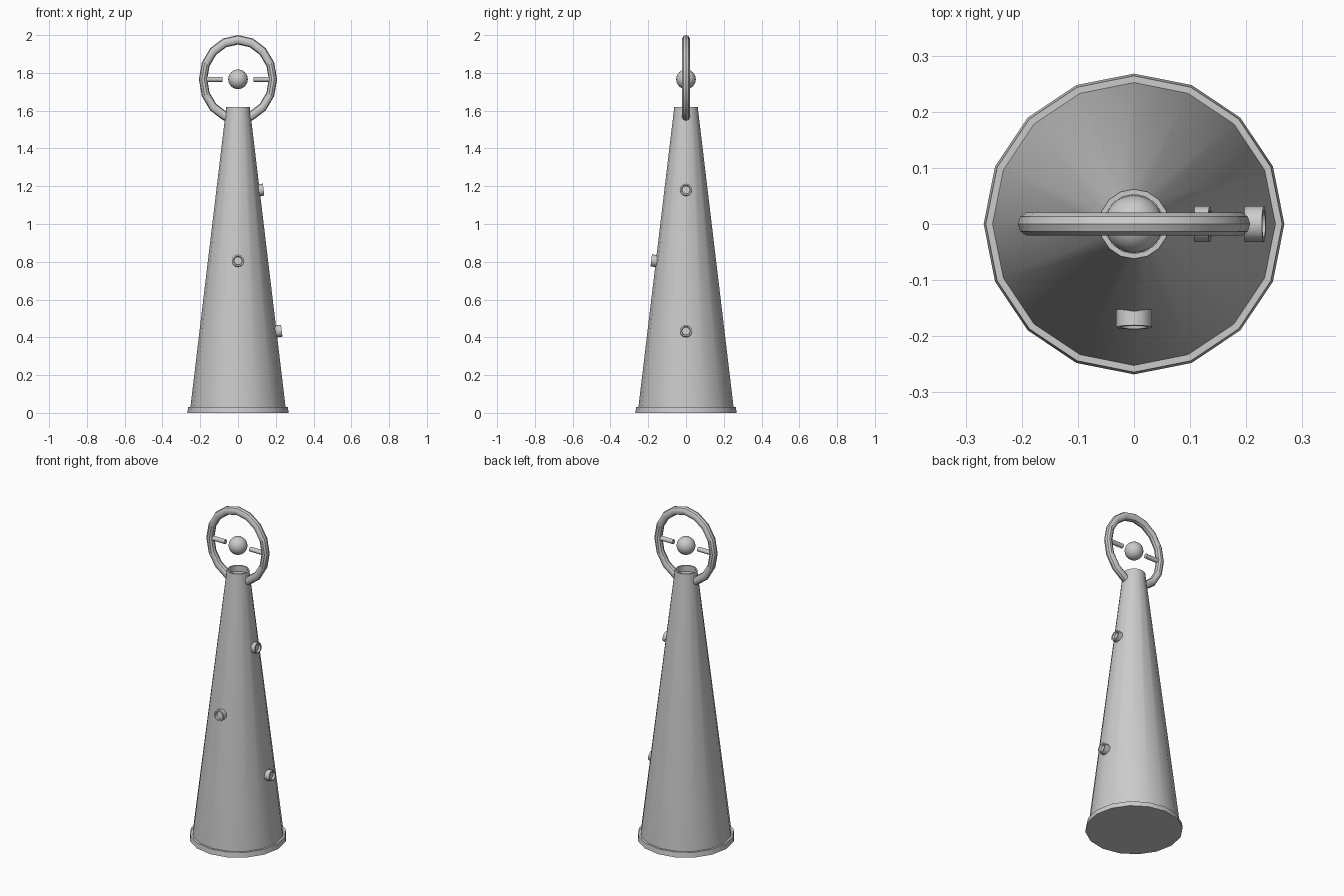
import bpy, math
from math import cos, sin, pi
from mathutils import Vector

if "Cube" in bpy.data.objects:
    bpy.data.objects.remove(bpy.data.objects["Cube"])


def make(name, verts, faces):
    me = bpy.data.meshes.new(name)
    me.from_pydata(verts, [], faces)
    ob = bpy.data.objects.new(name, me)
    bpy.context.collection.objects.link(ob)
    bpy.ops.object.select_all(action='DESELECT')
    bpy.context.view_layer.objects.active = ob
    ob.select_set(True)
    bpy.ops.object.shade_smooth_by_angle(angle=math.radians(35))
    return ob


def lathe(name, profile, n=16):
    """Closed solid from (radius, z) rings, capped at both ends."""
    verts = [(r * cos(2 * pi * i / n), r * sin(2 * pi * i / n), z)
             for r, z in profile for i in range(n)]
    faces = [(k * n + i, k * n + (i + 1) % n, (k + 1) * n + (i + 1) % n, (k + 1) * n + i)
             for k in range(len(profile) - 1) for i in range(n)]
    faces.append(tuple(reversed(range(n))))
    last = (len(profile) - 1) * n
    faces.append(tuple(range(last, last + n)))
    return make(name, verts, faces)


def aim(ob, pos, direction):
    ob.location = pos
    ob.rotation_mode = 'QUATERNION'
    ob.rotation_quaternion = Vector(direction).to_track_quat('Z', 'Y')


# Base plate and tapered body with a shallow recess in its top
R0, R1, Z0, Z1 = 0.252, 0.062, 0.03, 1.62
SLOPE = (R0 - R1) / (Z1 - Z0)
lathe("base_plate", [(0.268, 0), (0.264, 0.03)])
lathe("tapered_body", [(R0, 0.02), (R0, Z0), (R1, Z1), (0.053, Z1), (0.053, Z1 - 0.035)])

# Cupped studs set square to the sloping body
for name, side, z, out in (("upper_side_stud", (1, 0), 1.182, 0.021),
                           ("front_stud", (0, -1), 0.807, 0.025),
                           ("lower_side_stud", (1, 0), 0.435, 0.028)):
    stud = lathe(name, [(0.032, -0.04), (0.032, 0), (0.024, 0), (0.021, -0.012)], 12)
    r = R0 - SLOPE * (z - Z0) + out
    aim(stud, (side[0] * r, side[1] * r, z), (side[0], side[1], SLOPE))

# Oval ring standing on the body
CZ, N, M = 1.766, 16, 10
verts, faces = [], []
for i in range(N):
    a = 2 * pi * i / N
    for j in range(M):
        b = 2 * pi * j / M
        d = 0.185 + 0.022 * cos(b)
        verts.append((d * cos(a), 0.022 * sin(b), CZ + 1.13 * d * sin(a)))
        i2, j2 = (i + 1) % N, (j + 1) % M
        faces.append((i * M + j, i * M + j2, i2 * M + j2, i2 * M + j))
make("oval_ring", verts, faces)

# Central ball and the two short spokes
bpy.ops.mesh.primitive_uv_sphere_add(segments=20, ring_count=12, radius=0.052, location=(0, 0, CZ))
bpy.context.object.name = "centre_ball"
bpy.ops.object.shade_smooth()
for name, s in (("left_spoke", -1), ("right_spoke", 1)):
    spoke = lathe(name, [(0.0135, 0), (0.0135, 0.1)], 12)
    aim(spoke, (s * 0.083, 0, CZ), (s, 0, 0))
